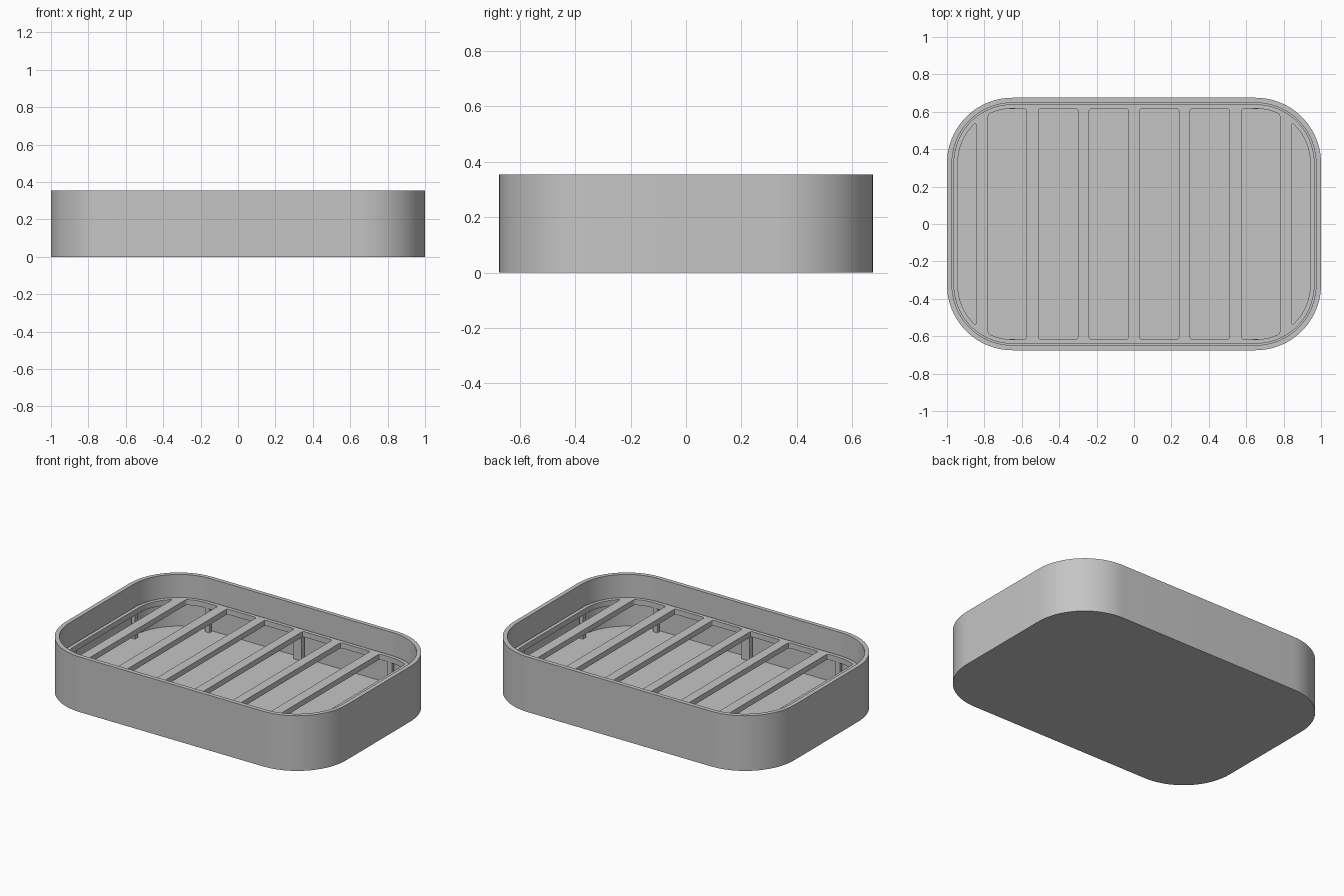
import bpy
import bmesh
from math import cos, sin, pi, radians
from mathutils import Vector

cube = bpy.data.objects.get("Cube")
if cube:
    bpy.data.objects.remove(cube, do_unlink=True)

# Main dimensions
HALF_X, HALF_Y, RADIUS, HEIGHT = 1.0, 0.675, 0.35, 0.355
WALL, FLOOR = 0.027, 0.022
RACK_INSET, RIM_INSET = 0.035, 0.058
RACK_TOP, RACK_THICK = 0.21, 0.035
SLOT_EDGES = [(0.03, 0.24), (0.30, 0.51), (0.575, 0.78), (0.845, 1.0)]

grey = bpy.data.materials.new("plain grey")
grey.use_nodes = True
colour = (0.56, 0.56, 0.56, 1)
grey.diffuse_color = colour
grey.node_tree.nodes["Principled BSDF"].inputs["Base Color"].default_value = colour


def outline(inset, z, steps=20):
    """Rounded rectangle, inset from the outer edge of the dish."""
    r = RADIUS - inset
    cx, cy = HALF_X - RADIUS, HALF_Y - RADIUS
    points = []
    for i, (sx, sy) in enumerate([(1, 1), (-1, 1), (-1, -1), (1, -1)]):
        for k in range(steps + 1):
            a = (i + k / steps) * pi / 2
            points.append(Vector((sx * cx + r * cos(a), sy * cy + r * sin(a), z)))
    return points


def finish(name, bm):
    bmesh.ops.recalc_face_normals(bm, faces=bm.faces)
    mesh = bpy.data.meshes.new(name)
    bm.to_mesh(mesh)
    bm.free()
    mesh.materials.append(grey)
    obj = bpy.data.objects.new(name, mesh)
    bpy.context.collection.objects.link(obj)
    bpy.ops.object.select_all(action='DESELECT')
    obj.select_set(True)
    bpy.context.view_layer.objects.active = obj
    bpy.ops.object.shade_smooth_by_angle(angle=radians(30))
    return obj


def slot_points(x0, x1):
    """Part of the rim opening between two x values, with eased corners."""
    bm = bmesh.new()
    bm.faces.new([bm.verts.new(p) for p in outline(RIM_INSET, 0)])
    for x, side in ((x0, -1), (x1, 1)):
        bmesh.ops.bisect_plane(bm, geom=bm.verts[:] + bm.edges[:] + bm.faces[:],
                               plane_co=(x, 0, 0), plane_no=(side, 0, 0),
                               clear_outer=True)
    corners = [l.vert for f in bm.faces for l in f.loops
               if (l.vert.co - l.link_loop_prev.vert.co).angle(
                   l.link_loop_next.vert.co - l.vert.co) > 0.5]
    bmesh.ops.bevel(bm, geom=corners, offset=0.012, segments=3, profile=0.5,
                    affect='VERTICES')
    face = max(bm.faces, key=lambda f: f.calc_area())
    points = [v.co.copy() for v in face.verts]
    bm.free()
    return points


# Tray: outer wall, lip, inner wall and floor
bm = bmesh.new()
loops = [[bm.verts.new(p) for p in outline(inset, z)]
         for inset, z in ((0, 0), (0, HEIGHT), (WALL, HEIGHT), (WALL, FLOOR))]
for a, b in zip(loops, loops[1:]):
    for i in range(len(a)):
        j = (i + 1) % len(a)
        bm.faces.new((a[i], a[j], b[j], b[i]))
bm.faces.new(loops[0])
bm.faces.new(loops[-1])
finish("tray", bm)

# Rack: flat plate with eight slots
bm = bmesh.new()
rings = [outline(RACK_INSET, 0)]
for x0, x1 in SLOT_EDGES:
    rings += [slot_points(x0, x1), slot_points(-x1, -x0)]
for ring in rings:
    verts = [bm.verts.new((p.x, p.y, RACK_TOP)) for p in ring]
    for i, v in enumerate(verts):
        bm.edges.new((verts[i - 1], v))
bmesh.ops.triangle_fill(bm, edges=bm.edges[:], use_beauty=True)
plate = bmesh.ops.extrude_face_region(bm, geom=bm.faces[:], use_keep_orig=True)
moved = [g for g in plate["geom"] if isinstance(g, bmesh.types.BMVert)]
bmesh.ops.translate(bm, verts=moved, vec=(0, 0, -RACK_THICK))
finish("rack", bm)


# Legs under the rack rim, mirrored to every side
def leg(name, x, y, width, depth):
    bm = bmesh.new()
    bmesh.ops.create_cube(bm, size=1)
    top = RACK_TOP - RACK_THICK
    for v in bm.verts:
        v.co = (x + v.co.x * width, y + v.co.y * depth,
                FLOOR + (v.co.z + 0.5) * (top - FLOOR))
    finish(name, bm)


for sy, end in ((-1, "front"), (1, "back")):
    leg(end + "_middle_leg", 0, sy * 0.622, 0.055, 0.035)
    for sx, side in ((-1, "right"), (1, "left")):
        leg(f"{end}_{side}_leg", sx * 0.65, sy * 0.627, 0.03, 0.023)
        leg(f"{side}_{end}_end_leg", sx * 0.952, sy * 0.31, 0.023, 0.03)
